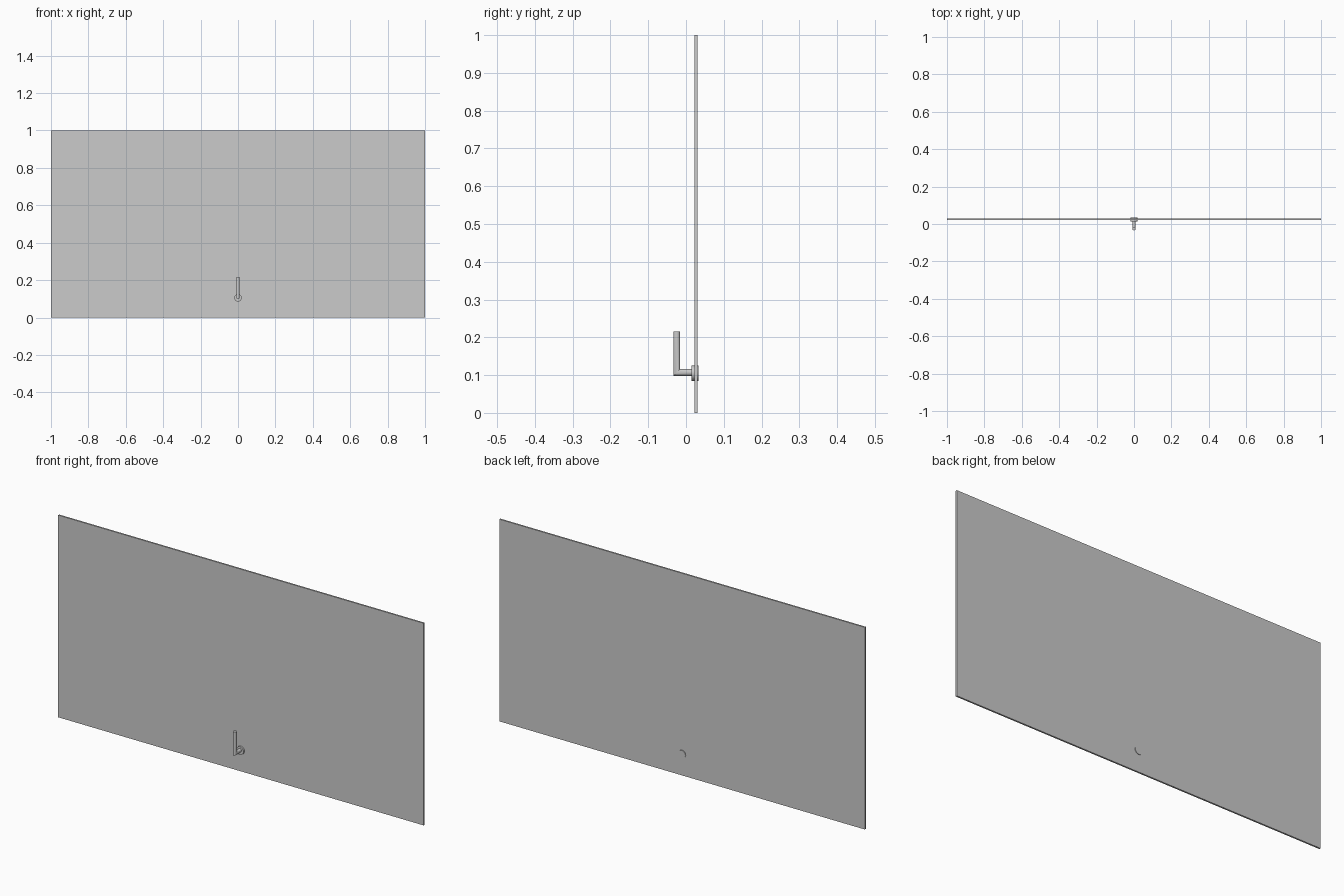
import bpy, bmesh, math

if "Cube" in bpy.data.objects:
    bpy.data.objects.remove(bpy.data.objects["Cube"])

SIDES = 32


def finish(bm, name, smooth=False):
    bmesh.ops.recalc_face_normals(bm, faces=bm.faces[:])
    mesh = bpy.data.meshes.new(name)
    bm.to_mesh(mesh)
    bm.free()
    obj = bpy.data.objects.new(name, mesh)
    bpy.context.collection.objects.link(obj)
    if smooth:
        bpy.ops.object.select_all(action='DESELECT')
        obj.select_set(True)
        bpy.context.view_layer.objects.active = obj
        bpy.ops.object.shade_smooth_by_angle(angle=math.radians(35))
    return obj


def tube(name, radius, station):
    """Capped tube; station(u, v) returns the ring points for each section."""
    bm = bmesh.new()
    angles = [2 * math.pi * i / SIDES for i in range(SIDES)]
    circle = [(radius * math.cos(a), radius * math.sin(a)) for a in angles]
    rings = [[bm.verts.new(p) for p in ring]
             for ring in zip(*(station(u, v) for u, v in circle))]
    for a, b in zip(rings, rings[1:]):
        for i in range(SIDES):
            j = (i + 1) % SIDES
            bm.faces.new((a[i], a[j], b[j], b[i]))
    bm.faces.new(rings[0])
    bm.faces.new(rings[-1])
    return finish(bm, name, True)


# Thin flat panel
bm = bmesh.new()
bmesh.ops.create_cube(bm, size=1)
for v in bm.verts:
    v.co = (v.co.x * 2, 0.0265 + v.co.y * 0.008, 0.5 + v.co.z)
finish(bm, "panel")

# Round mounting plate, passing just through the panel
tube("handle_plate", 0.02,
     lambda u, v: [(u, 0.014, 0.105 + v), (u, 0.0335, 0.105 + v)])

# L-shaped lever: horizontal neck mitred into an upright grip
tube("handle_lever", 0.0092,
     lambda u, v: [(u, 0.016, 0.107 + v),
                   (u, -0.0245 + v, 0.107 + v),
                   (u, -0.0245 + v, 0.216)])
